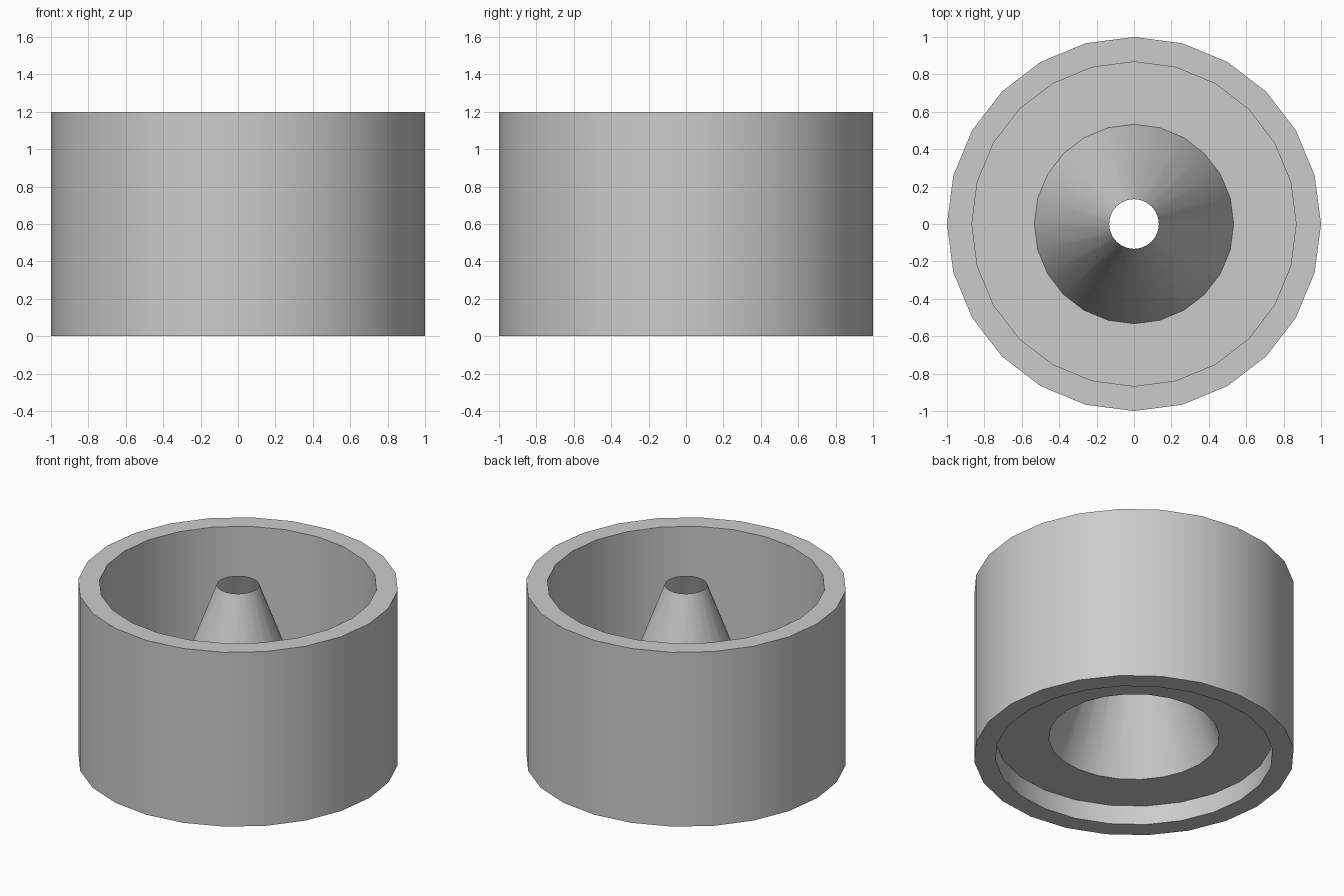
import bpy
import bmesh
from math import cos, sin, tau, radians

cube = bpy.data.objects.get("Cube")
if cube:
    bpy.data.objects.remove(cube, do_unlink=True)

SIDES = 24
OUTER, INNER, HEIGHT = 1.0, 0.867, 1.2
FLOOR_Z, CONE_BASE, CONE_TIP = 0.133, 0.533, 0.133

grey = bpy.data.materials.new("plain grey")
grey.use_nodes = True
grey.diffuse_color = (0.6, 0.6, 0.6, 1)
grey.node_tree.nodes["Principled BSDF"].inputs["Base Color"].default_value = grey.diffuse_color


def lathe(name, profile, closed):
    """Turn a (radius, z) profile around the z axis."""
    bm = bmesh.new()
    rings = [[bm.verts.new((r * cos(tau * i / SIDES), r * sin(tau * i / SIDES), z))
              for i in range(SIDES)] for r, z in profile]
    following = rings[1:] + (rings[:1] if closed else [])
    for low, high in zip(rings, following):
        for i in range(SIDES):
            j = (i + 1) % SIDES
            bm.faces.new((low[i], low[j], high[j], high[i]))
    mesh = bpy.data.meshes.new(name)
    bm.to_mesh(mesh)
    bm.free()
    mesh.materials.append(grey)
    obj = bpy.data.objects.new(name, mesh)
    bpy.context.collection.objects.link(obj)
    bpy.ops.object.select_all(action='DESELECT')
    obj.select_set(True)
    bpy.context.view_layer.objects.active = obj
    bpy.ops.object.shade_smooth_by_angle(angle=radians(30))
    return obj


# Thick outer wall with flat rims
lathe("outer_wall", [(OUTER, 0), (OUTER, HEIGHT), (INNER, HEIGHT), (INNER, 0)], True)

# Thin raised floor that rises into an open hollow cone
lathe("floor_and_cone", [(INNER, FLOOR_Z), (CONE_BASE, FLOOR_Z), (CONE_TIP, HEIGHT)], False)
